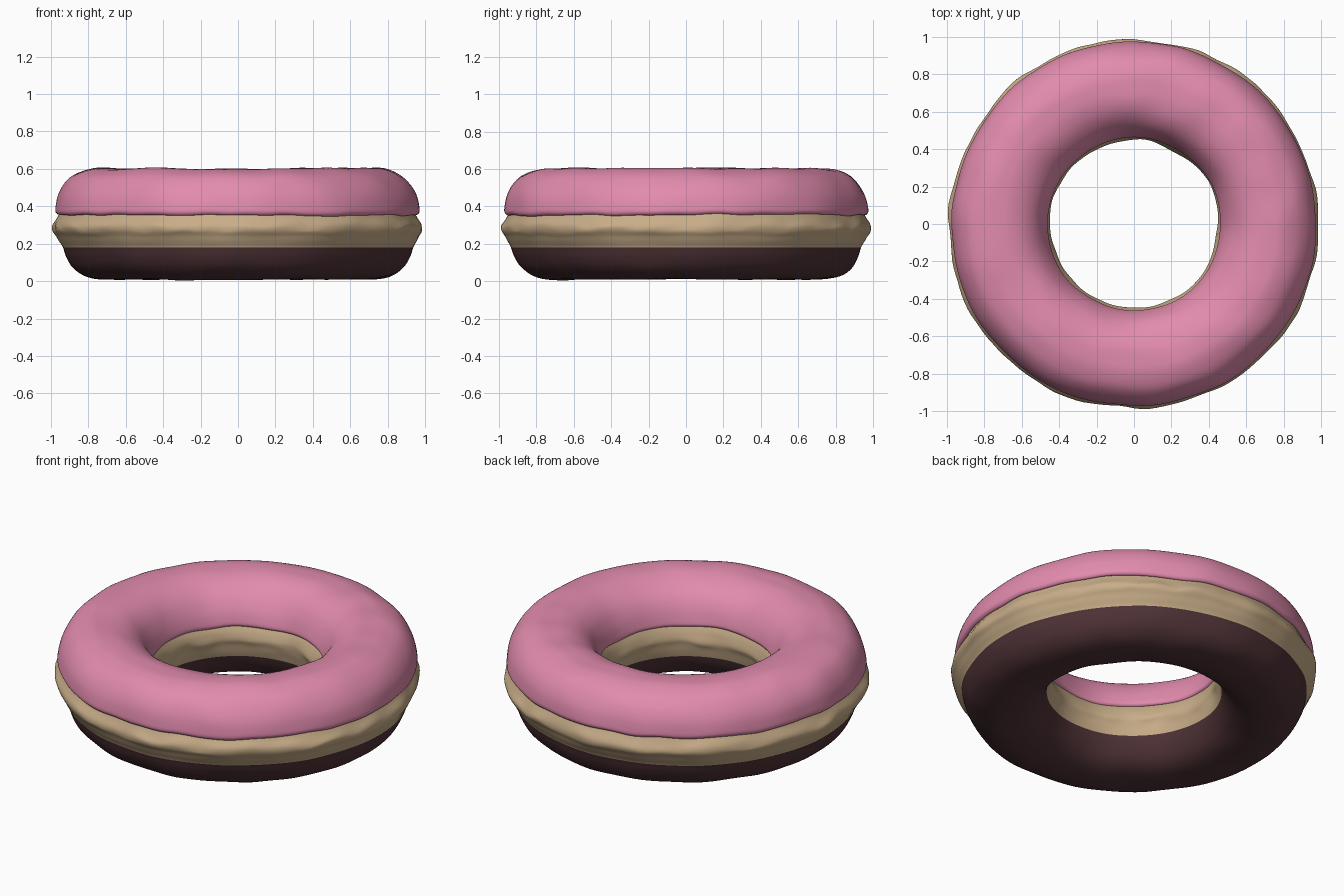
import bpy, bmesh, math
from mathutils import Vector, noise

if "Cube" in bpy.data.objects:
    bpy.data.objects.remove(bpy.data.objects["Cube"])

SEG = 160   # steps around the ring
SUB = 5     # spline steps between profile points


def material(name, rgb):
    m = bpy.data.materials.new(name)
    m.diffuse_color = (*rgb, 1)
    m.use_nodes = True
    m.node_tree.nodes["Principled BSDF"].inputs["Base Color"].default_value = m.diffuse_color
    return m


pink = material("pink icing", (0.76, 0.26, 0.42))
tan = material("tan dough", (0.58, 0.42, 0.25))
brown = material("dark chocolate", (0.078, 0.032, 0.037))


def smooth_loop(pts):
    """Closed Catmull-Rom curve through the (radius, height) points."""
    out, n = [], len(pts)
    p = [Vector(q) for q in pts]
    for i in range(n):
        a, b, c, d = p[i - 1], p[i], p[(i + 1) % n], p[(i + 2) % n]
        for k in range(SUB):
            t = k / SUB
            out.append(0.5 * (2 * b + (c - a) * t + (2 * a - 5 * b + 4 * c - d) * t * t
                              + (3 * b - a - 3 * c + d) * t ** 3))
    return out


def ring(name, pts, mats, rule, wobble):
    """Revolve a closed profile, shifting every point by wobble(r, z, direction)."""
    prof = smooth_loop(pts)
    n = len(prof)
    bm = bmesh.new()
    rows = []
    for s in range(SEG):
        a = 2 * math.pi * s / SEG
        c, sn = math.cos(a), math.sin(a)
        row = []
        for r, z in prof:
            dr, dz = wobble(r, z, Vector((r * c, r * sn, z)))
            row.append(bm.verts.new(((r + dr) * c, (r + dr) * sn, z + dz)))
        rows.append(row)
    for s in range(SEG):
        A, B = rows[s], rows[(s + 1) % SEG]
        for j in range(n):
            k = (j + 1) % n
            f = bm.faces.new((A[j], B[j], B[k], A[k]))
            f.material_index = rule((prof[j].y + prof[k].y) / 2)
            f.smooth = True
    bmesh.ops.recalc_face_normals(bm, faces=bm.faces)
    me = bpy.data.meshes.new(name)
    bm.to_mesh(me)
    bm.free()
    for m in mats:
        me.materials.append(m)
    ob = bpy.data.objects.new(name, me)
    bpy.context.collection.objects.link(ob)
    return ob


def dough_wobble(r, z, p):
    # lumpy everywhere, strongest on the bulging waist; the colour line stays level
    waist = math.exp(-((z - 0.28) / 0.05) ** 2)
    n = noise.noise(p * 4.0 + Vector((3, 1, 7)))
    fine = noise.noise(Vector((p.x * 8, p.y * 8, p.z * 14)))
    level = min(1, abs(z - 0.18) / 0.05)
    return (n * (0.008 + 0.010 * waist) + fine * 0.007 * waist,
            (noise.noise(p * 5) * 0.008 + fine * 0.012 * waist) * level)


def icing_wobble(r, z, p):
    # gentle dents on top, wavy lower edge
    edge = max(0, 1 - (z - 0.355) / 0.07) if z > 0.355 else 1
    n = noise.noise(p * 4.0 + Vector((3, 1, 7)))
    drip = noise.noise(Vector((p.x * 5, p.y * 5, 2)))
    return n * 0.009, noise.noise(p * 4.5) * 0.010 * (1 - edge) + drip * 0.014 * edge


# dough: chocolate-dipped base below z = 0.18, tan waist above
dough = [(0.935, 0.18), (0.955, 0.215), (0.968, 0.24), (0.985, 0.27), (0.984, 0.30),
         (0.962, 0.34), (0.948, 0.37), (0.92, 0.43), (0.86, 0.51), (0.78, 0.555),
         (0.69, 0.56), (0.60, 0.53), (0.53, 0.46), (0.49, 0.39), (0.47, 0.355),
         (0.455, 0.32), (0.448, 0.28), (0.46, 0.24), (0.476, 0.18), (0.50, 0.12),
         (0.54, 0.065), (0.60, 0.028), (0.68, 0.011), (0.76, 0.013), (0.83, 0.033),
         (0.885, 0.075), (0.918, 0.13)]
ring("dough", dough, [brown, tan], lambda z: int(z > 0.18), dough_wobble)

# icing: closed shell over the upper half
icing = [(0.950, 0.357), (0.972, 0.366), (0.972, 0.40), (0.958, 0.46), (0.925, 0.52),
         (0.875, 0.567), (0.80, 0.597), (0.73, 0.602), (0.66, 0.595), (0.59, 0.568),
         (0.53, 0.52), (0.487, 0.455), (0.463, 0.39), (0.463, 0.365), (0.482, 0.36),
         (0.51, 0.41), (0.56, 0.48), (0.64, 0.54), (0.74, 0.55), (0.84, 0.51), (0.91, 0.42)]
ring("icing", icing, [pink], lambda z: 0, icing_wobble)
